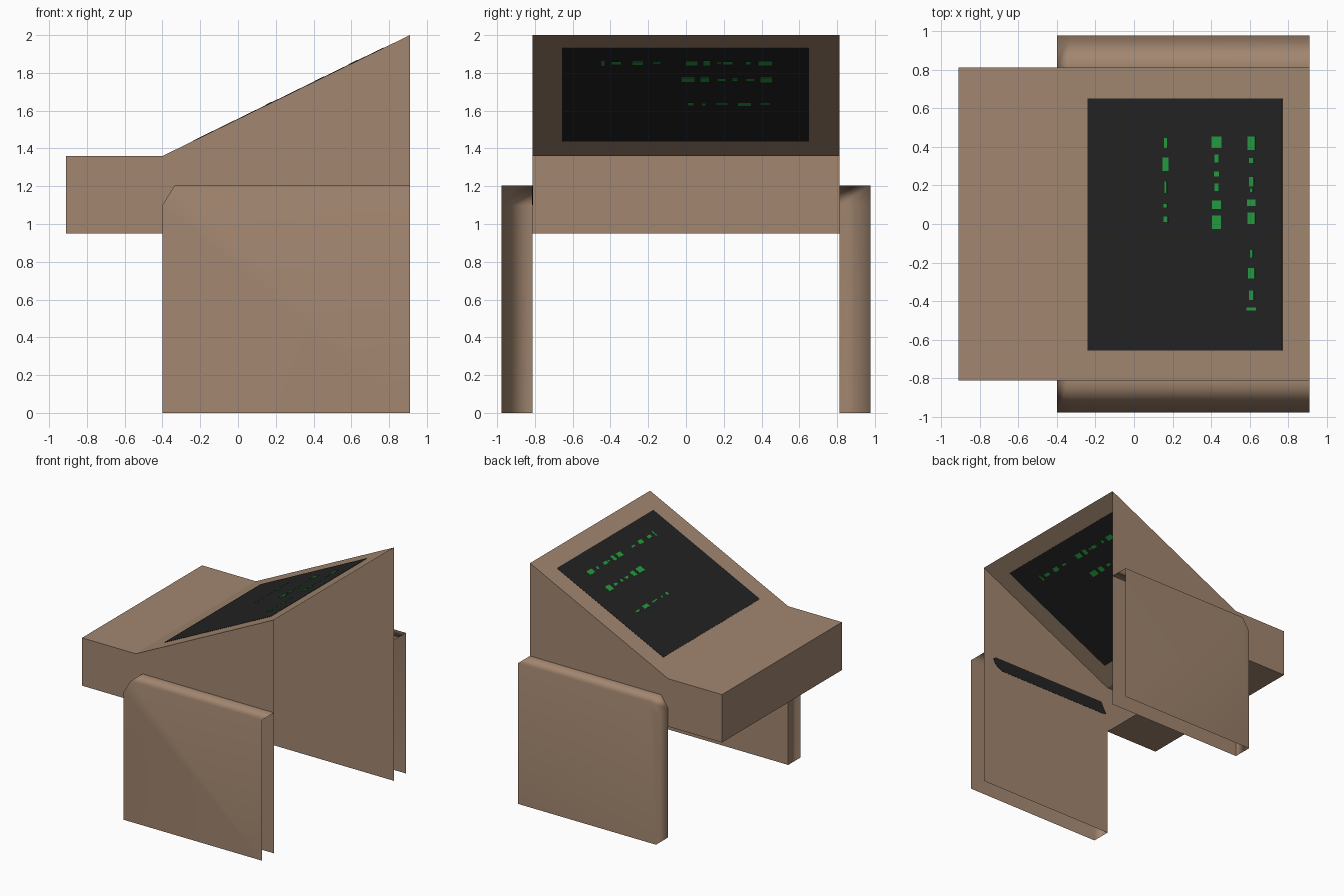
import bpy, bmesh
from mathutils import Vector

if "Cube" in bpy.data.objects:
    bpy.data.objects.remove(bpy.data.objects["Cube"])


def material(name, rgb):
    m = bpy.data.materials.new(name)
    m.diffuse_color = (*rgb, 1)
    m.use_nodes = True
    m.node_tree.nodes["Principled BSDF"].inputs["Base Color"].default_value = m.diffuse_color
    return m


BROWN = material("tan brown", (0.36, 0.238, 0.16))
BLACK = material("screen black", (0.0165, 0.0165, 0.0165))
GREEN = material("text green", (0.018, 0.33, 0.05))


def add_shell(bm, profile, y0, y1, edges=None, caps=(True, True)):
    """Extrude a counter-clockwise xz profile along y, keeping chosen edges and caps."""
    a = [bm.verts.new((x, y0, z)) for x, z in profile]
    b = [bm.verts.new((x, y1, z)) for x, z in profile]
    n = len(profile)
    for i in (range(n) if edges is None else edges):
        j = (i + 1) % n
        bm.faces.new((a[j], a[i], b[i], b[j]))
    if caps[0]:
        bm.faces.new(a)
    if caps[1]:
        bm.faces.new(b[::-1])
    for v in [v for v in a + b if not v.link_faces]:
        bm.verts.remove(v)


def build(name, mat, shells, smooth=False):
    bm = bmesh.new()
    for s in shells:
        add_shell(bm, *s)
    if smooth:
        for f in bm.faces:
            f.smooth = True
        for e in bm.edges:
            e.smooth = len(e.link_faces) == 2 and e.calc_face_angle() < 1.1
    me = bpy.data.meshes.new(name)
    bm.to_mesh(me)
    bm.free()
    me.materials.append(mat)
    ob = bpy.data.objects.new(name, me)
    bpy.context.collection.objects.link(ob)
    if smooth:
        w = ob.modifiers.new("weighted normals", 'WEIGHTED_NORMAL')
        w.keep_sharp = True
    return ob


# Console body: open at the back and below, with a sloped display face
body = [(-.91, .95), (-.4, .95), (-.4, 0), (.91, 0), (.91, 2), (-.4, 1.36), (-.91, 1.36)]
build("console_body", BROWN, [(body, -.813, .813, (0, 4, 5, 6))])

# Side legs: open at the back and below, chamfered front top corner
leg = [(-.4, 0), (.91, 0), (.91, 1.205), (-.335, 1.205), (-.4, 1.1)]
build("front_leg", BROWN, [(leg, -.977, -.813, (2, 3, 4), (True, False))], True)
build("rear_leg", BROWN, [(leg, .813, .977, (2, 3, 4), (False, True))], True)

# Display plates straddle the slope so they show on both sides
along = Vector((1.31, .64)).normalized()
normal = Vector((-along.y, along.x))


def slope_plate(x0, x1, y0, y1, t):
    p, q = (Vector((x, 1.36 + (x + .4) * .64 / 1.31)) for x in (x0, x1))
    return ([p - normal * t, q - normal * t, q + normal * t, p + normal * t], y0, y1)


build("screen", BLACK, [slope_plate(-.24, .77, -.657, .65, .002),
                        slope_plate(-.23, .777, -.647, .64, .002)][:1])

# Green marks on the screen, in rows: (y, y size, x size)
rows = {
    .61: [(.42, .07, .04), (.33, .025, .025), (.22, .05, .025), (.175, .02, .015),
          (.11, .035, .045), (.03, .06, .04), (-.155, .04, .015), (-.255, .055, .035),
          (-.37, .05, .025), (-.44, .015, .05)],
    .43: [(.425, .06, .05), (.34, .04, .02), (.26, .025, .025), (.19, .04, .02),
          (.10, .045, .045), (.01, .07, .045)],
    .165: [(.42, .05, .015), (.31, .07, .03), (.19, .06, .012), (.095, .018, .018),
           (.025, .028, .022)],
}
build("screen_marks", GREEN, [
    slope_plate(x - w / 2, x + w / 2, y - h / 2, y + h / 2, .004)
    for x, marks in rows.items() for y, h, w in marks])

# Dark strip on the inside of one side wall
strip = [(-.385, 1.11), (-.36, 1.1), (.72, 1.1), (.79, 1.14), (.81, 1.19), (.78, 1.205), (-.335, 1.205)]
build("inner_strip", BLACK, [(strip, -.815, -.811)])
